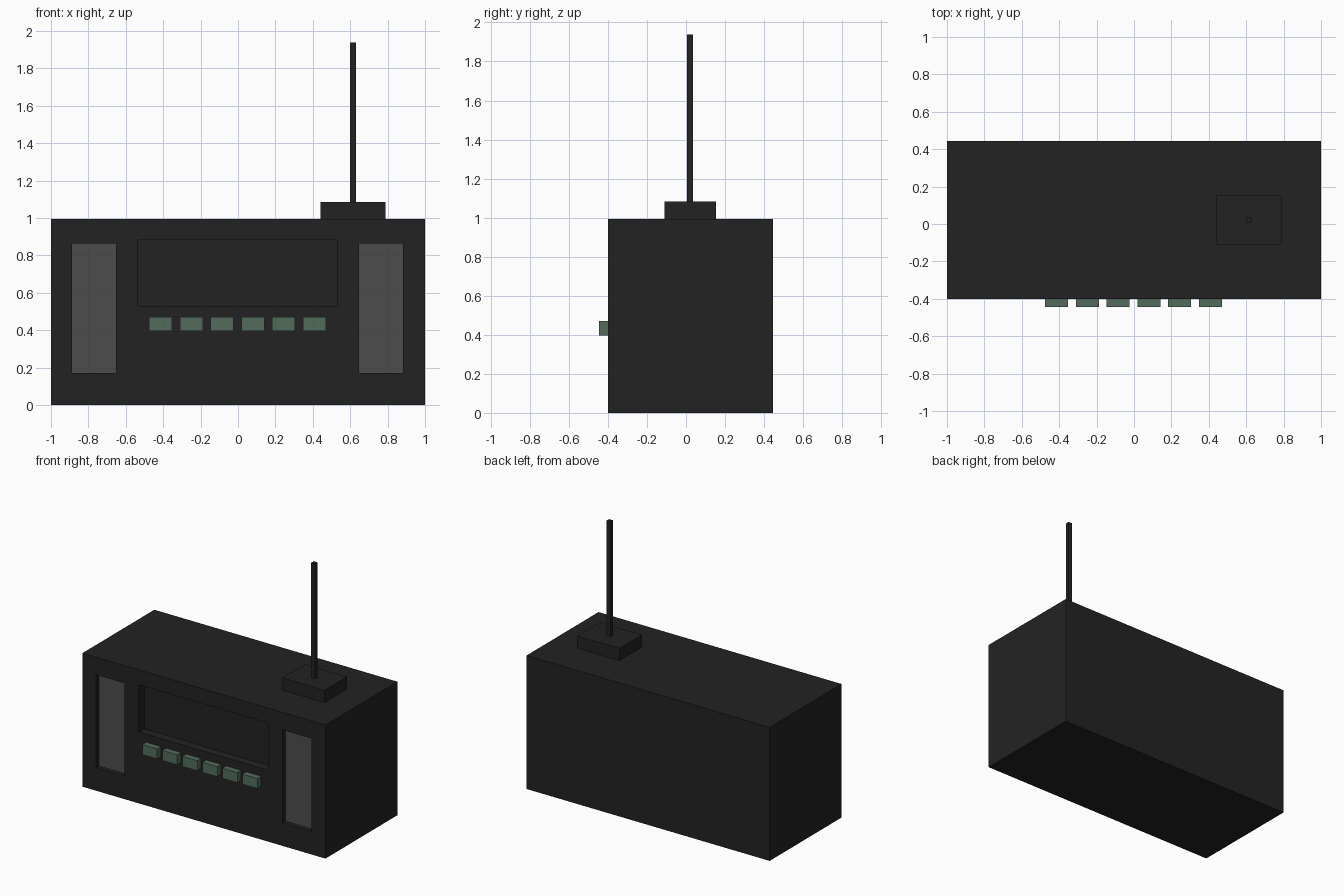
import bpy
import bmesh
from mathutils import Vector

if "Cube" in bpy.data.objects:
    bpy.data.objects.remove(bpy.data.objects["Cube"])


def material(name, rgb):
    m = bpy.data.materials.new(name)
    m.diffuse_color = (*rgb, 1.0)
    m.use_nodes = True
    m.node_tree.nodes["Principled BSDF"].inputs["Base Color"].default_value = m.diffuse_color
    return m


BLACK = material("charcoal_black", (0.0165, 0.0165, 0.0165))
GREY = material("speaker_grey", (0.073, 0.073, 0.073))
GREEN = material("button_green", (0.085, 0.150, 0.108))


def box(name, lo, hi, mat):
    """Axis-aligned box between two corners."""
    lo, hi = Vector(lo), Vector(hi)
    bm = bmesh.new()
    bmesh.ops.create_cube(bm, size=1.0)
    for v in bm.verts:
        v.co = Vector([(lo[i] + hi[i]) / 2 + v.co[i] * (hi[i] - lo[i]) for i in range(3)])
    mesh = bpy.data.meshes.new(name)
    bm.to_mesh(mesh)
    bm.free()
    mesh.materials.append(mat)
    obj = bpy.data.objects.new(name, mesh)
    bpy.context.collection.objects.link(obj)
    return obj


FRONT, BACK, TOP = -0.40, 0.445, 0.993

# Main case
case = box("radio_case", (-1, FRONT, 0), (1, BACK, TOP), BLACK)


def recess(name, x0, x1, z0, z1, depth):
    """Cut a rectangular pocket into the front of the case."""
    cutter = box(name, (x0, FRONT - 0.1, z0), (x1, FRONT + depth, z1), BLACK)
    cutter.hide_render = True
    cutter.hide_viewport = True
    cutter.display_type = 'WIRE'
    mod = case.modifiers.new(name, 'BOOLEAN')
    mod.operation = 'DIFFERENCE'
    mod.solver = 'EXACT'
    mod.object = cutter


# Display pocket
recess("display_cutter", -0.535, 0.528, 0.53, 0.882, 0.065)

# Speaker pockets with grey panels on their floors
for side, x0 in (("left", -0.888), ("right", 0.647)):
    x1 = x0 + 0.236
    recess(side + "_speaker_cutter", x0, x1, 0.172, 0.862, 0.036)
    box(side + "_speaker_panel", (x0, FRONT + 0.032, 0.172),
        (x1, FRONT + 0.040, 0.862), GREY)

# Row of push buttons
for i in range(6):
    x = -0.476 + i * 0.1647
    box(f"push_button_{i + 1}", (x, -0.445, 0.396), (x + 0.123, FRONT + 0.01, 0.471), GREEN)

# Aerial and its mounting block
box("aerial_base", (0.441, -0.11, TOP - 0.01), (0.788, 0.154, 1.084), BLACK)
box("aerial_rod", (0.598, 0.005, 1.07), (0.630, 0.035, 1.938), BLACK)
